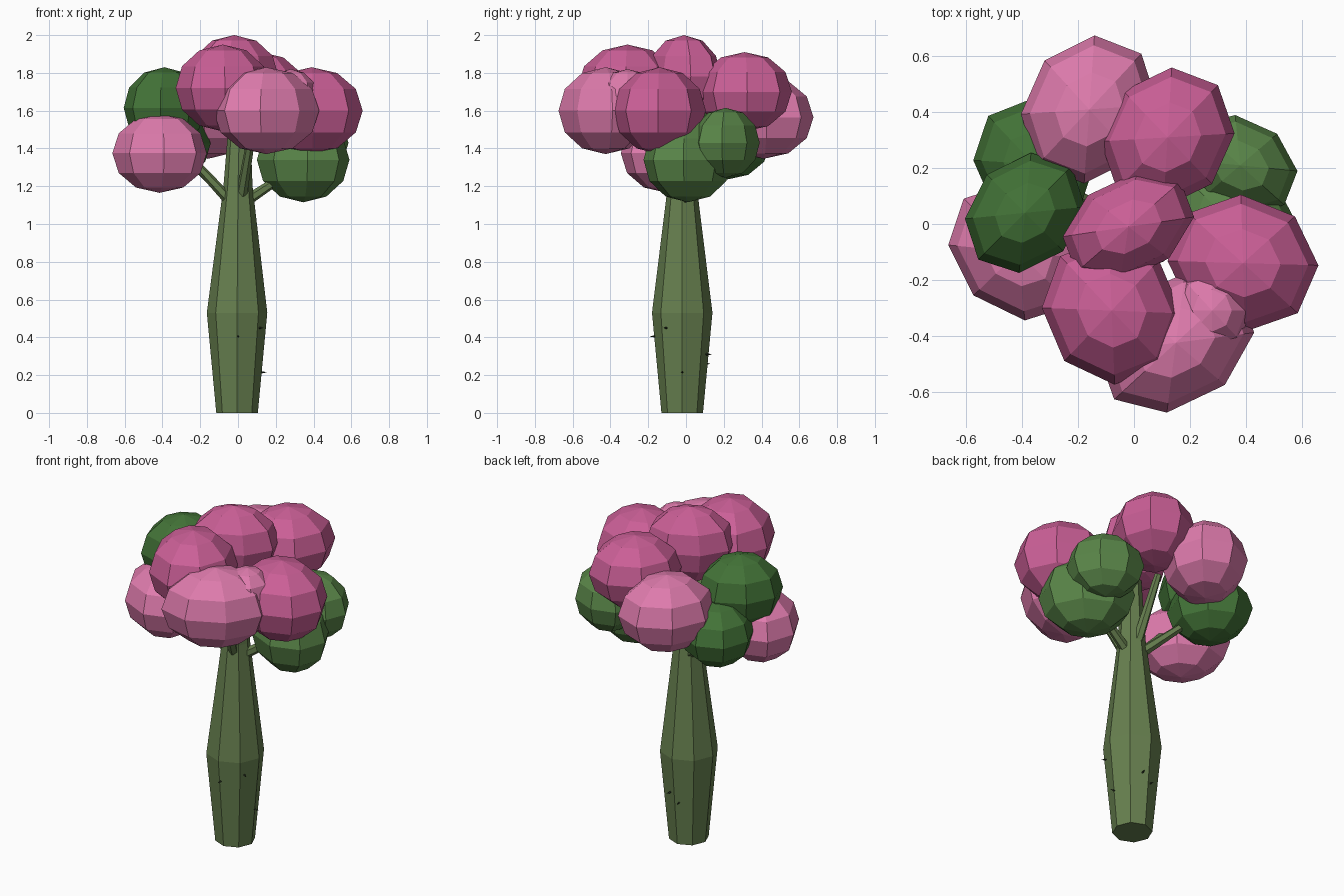
import bpy, bmesh, math
from mathutils import Vector, Matrix

if "Cube" in bpy.data.objects:
    bpy.data.objects.remove(bpy.data.objects["Cube"])


def material(name, rgb):
    m = bpy.data.materials.new(name)
    m.diffuse_color = (*rgb, 1)
    m.use_nodes = True
    m.node_tree.nodes["Principled BSDF"].inputs["Base Color"].default_value = m.diffuse_color
    return m


PINK = material("pink", (0.60, 0.115, 0.31))
PALE = material("pale_pink", (0.74, 0.20, 0.42))
GREEN = material("green", (0.055, 0.17, 0.038))
LEAF = material("leaf_green", (0.10, 0.235, 0.065))
BARK = material("bark", (0.135, 0.215, 0.078))
DARK = material("thorn_dark", (0.02, 0.03, 0.015))


def add_object(name, bm, mat):
    bmesh.ops.recalc_face_normals(bm, faces=bm.faces)
    me = bpy.data.meshes.new(name)
    bm.to_mesh(me)
    bm.free()
    me.materials.append(mat)
    ob = bpy.data.objects.new(name, me)
    bpy.context.collection.objects.link(ob)
    return ob


# Faceted ball, skewed sideways by k (positive stretches it along the +x+y diagonal)
def blob(name, mat, centre, radii, k=0):
    bm = bmesh.new()
    bmesh.ops.create_uvsphere(bm, u_segments=8, v_segments=6, radius=1)
    skew = Matrix(((1, k, 0, 0), (k, 1, 0, 0), (0, 0, 1, 0), (0, 0, 0, 1)))
    bmesh.ops.transform(bm, verts=bm.verts,
                        matrix=Matrix.Translation(centre) @ skew @ Matrix.Diagonal((*radii, 1)))
    add_object(name, bm, mat)


def spike(name, mat, a, b, r1, r2, sides):
    a, b = Vector(a), Vector(b)
    d = b - a
    bm = bmesh.new()
    bmesh.ops.create_cone(bm, cap_ends=True, segments=sides, radius1=r1, radius2=r2, depth=d.length)
    rot = d.to_track_quat('Z', 'Y').to_matrix().to_4x4()
    bmesh.ops.transform(bm, verts=bm.verts, matrix=Matrix.Translation((a + b) / 2) @ rot)
    add_object(name, bm, mat)


# Trunk: octagonal rings (x, y, z, radius)
bm = bmesh.new()
rings = []
for x, y, z, r in [(-0.005, -0.02, 0, 0.11), (-0.005, -0.02, 0.53, 0.16),
                   (0, -0.02, 1.2, 0.077), (0.01, -0.01, 1.65, 0.05)]:
    rings.append([bm.verts.new((x + r * math.cos(i * math.pi / 4), y + r * math.sin(i * math.pi / 4), z))
                  for i in range(8)])
for lo, hi in zip(rings, rings[1:]):
    for i in range(8):
        j = (i + 1) % 8
        bm.faces.new((lo[i], lo[j], hi[j], hi[i]))
bm.faces.new(rings[0])
bm.faces.new(rings[-1])
add_object("trunk", bm, BARK)

# Crown of blossom and leaf clusters
CLUSTERS = [
    ("blossom_top", PINK, (-0.02, -0.01, 1.78), (0.235, 0.195, 0.22), 0.15),
    ("blossom_front_upper", PINK, (-0.08, -0.31, 1.72), (0.25, 0.265, 0.23), -0.04),
    ("blossom_back_upper", PINK, (0.12, 0.31, 1.70), (0.24, 0.25, 0.21), 0.06),
    ("blossom_right", PINK, (0.39, -0.14, 1.60), (0.27, 0.245, 0.23), -0.03),
    ("blossom_front", PALE, (0.15, -0.425, 1.60), (0.28, 0.25, 0.23), 0.13),
    ("blossom_front_small", PALE, (0.28, -0.31, 1.68), (0.14, 0.15, 0.14)),
    ("blossom_back", PALE, (-0.16, 0.41, 1.565), (0.245, 0.265, 0.22), 0.07),
    ("blossom_left", PALE, (-0.415, -0.1, 1.375), (0.25, 0.245, 0.21), -0.1),
    ("leaves_left_upper", GREEN, (-0.39, 0.04, 1.615), (0.215, 0.215, 0.215), 0.1),
    ("leaves_left_lower", GREEN, (-0.36, 0.215, 1.425), (0.215, 0.23, 0.19), -0.06),
    ("leaves_right", LEAF, (0.345, 0.01, 1.34), (0.245, 0.235, 0.225), -0.1),
    ("leaves_right_small", LEAF, (0.38, 0.21, 1.43), (0.205, 0.18, 0.185), -0.1),
]
for c in CLUSTERS:
    blob(*c)

# Branches from the trunk into the clusters
BRANCHES = [((-0.04, -0.03, 1.12), (-0.30, -0.05, 1.40)),
            ((-0.03, 0.01, 1.12), (-0.28, 0.14, 1.36)),
            ((0.04, -0.01, 1.12), (0.28, 0.03, 1.28)),
            ((0.02, -0.07, 1.16), (0.08, -0.26, 1.52)),
            ((0.0, 0.03, 1.18), (-0.03, 0.17, 1.55))]
for i, (a, b) in enumerate(BRANCHES):
    spike(f"branch_{i + 1}", BARK, a, b, 0.03, 0.02, 6)

# Tiny thorns on the lower trunk: angle in degrees, height, trunk radius there
for i, (deg, z, r) in enumerate([(0, 0.215, 0.125), (-35, 0.45, 0.14), (-88, 0.405, 0.14),
                                 (75, 0.31, 0.13), (100, 0.26, 0.12)]):
    d = Vector((math.cos(math.radians(deg)), math.sin(math.radians(deg)), 0))
    base = Vector((-0.005, -0.02, z)) + d * r
    spike(f"thorn_{i + 1}", DARK, base, base + d * 0.03, 0.007, 0.001, 4)
